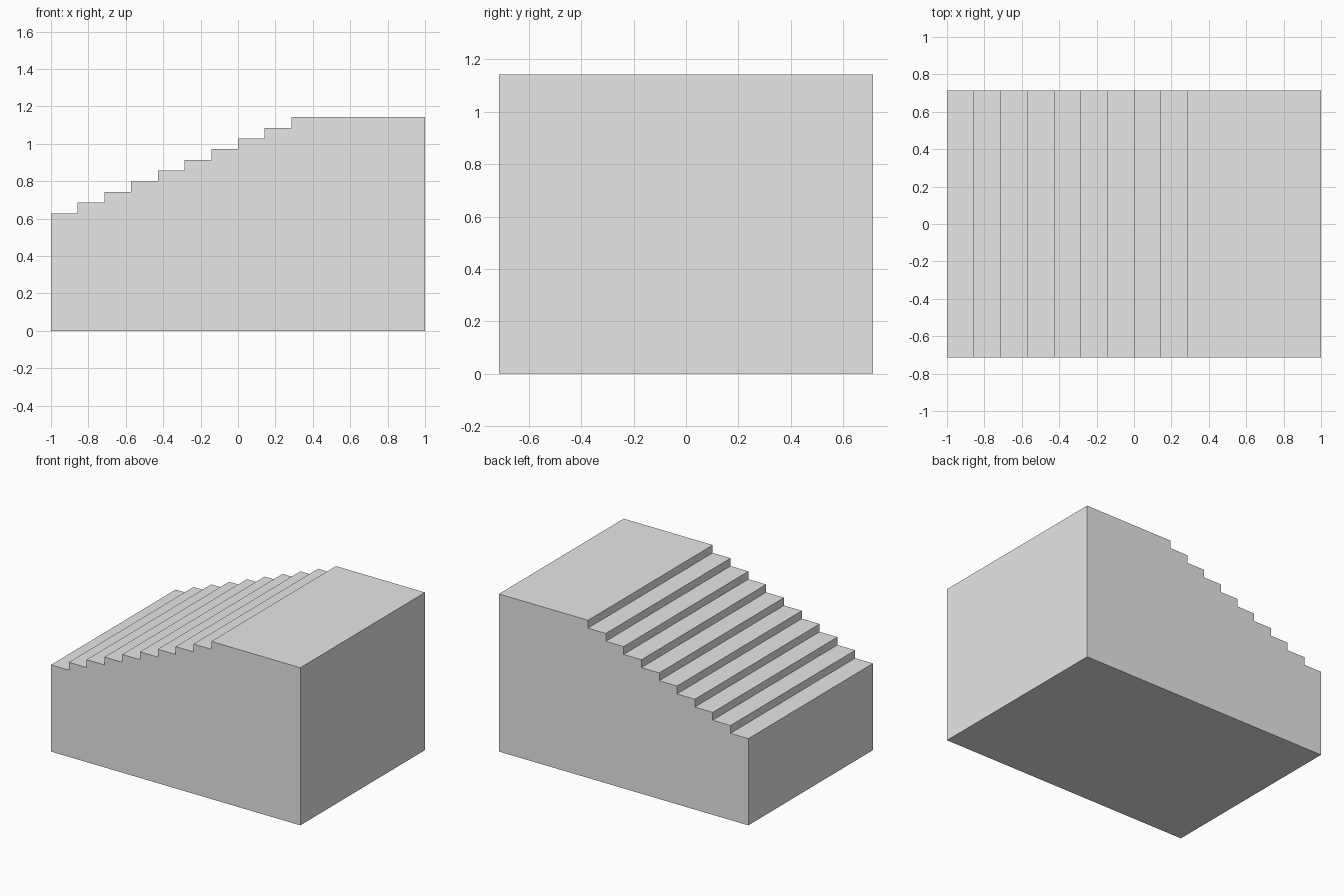
import bpy
import bmesh

cube = bpy.data.objects.get("Cube")
if cube:
    bpy.data.objects.remove(cube, do_unlink=True)

# Proportions: the whole block is 14 treads long
TREAD = 1 / 7
RISE = 0.4 * TREAD
STEPS = 9
HEIGHT = 8 * TREAD
HALF_DEPTH = 5 * TREAD

# Plain grey material
grey = bpy.data.materials.new("light_grey")
grey.use_nodes = True
colour = (0.8, 0.8, 0.8, 1)
grey.diffuse_color = colour
grey.node_tree.nodes["Principled BSDF"].inputs["Base Color"].default_value = colour

# Side profile: base, back wall, landing, then steps going down
profile = [(-1, 0), (1, 0), (1, HEIGHT)]
for i in range(STEPS, 0, -1):
    x = -1 + i * TREAD
    z = HEIGHT - (STEPS - i) * RISE
    profile += [(x, z), (x, z - RISE)]
profile.append((-1, HEIGHT - STEPS * RISE))

# Extrude the profile across the depth
bm = bmesh.new()
side = bm.faces.new([bm.verts.new((x, -HALF_DEPTH, z)) for x, z in profile])
result = bmesh.ops.extrude_face_region(bm, geom=[side], use_keep_orig=True)
moved = [g for g in result["geom"] if isinstance(g, bmesh.types.BMVert)]
bmesh.ops.translate(bm, verts=moved, vec=(0, 2 * HALF_DEPTH, 0))
bmesh.ops.recalc_face_normals(bm, faces=bm.faces)

mesh = bpy.data.meshes.new("stair_block")
bm.to_mesh(mesh)
bm.free()
mesh.materials.append(grey)
stairs = bpy.data.objects.new("stair_block", mesh)
bpy.context.collection.objects.link(stairs)
